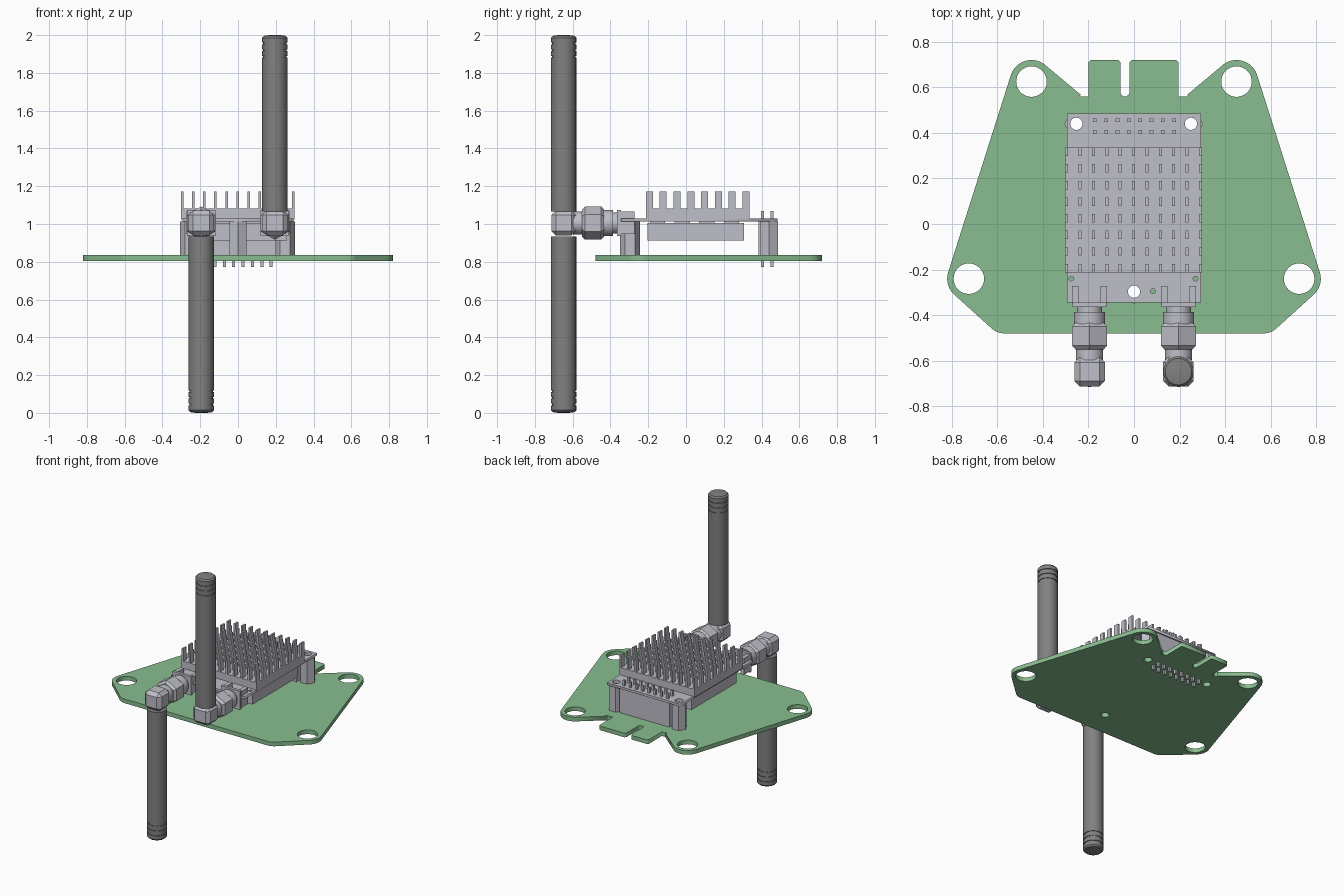
import bpy, bmesh
from math import cos, sin, pi, radians
from mathutils import Matrix, Vector

cube = bpy.data.objects.get("Cube")
if cube:
    bpy.data.objects.remove(cube)


def material(name, rgb):
    m = bpy.data.materials.new(name)
    m.use_nodes = True
    m.diffuse_color = (*rgb, 1)
    m.node_tree.nodes["Principled BSDF"].inputs["Base Color"].default_value = (*rgb, 1)
    return m


GREEN = material("board green", (0.25, 0.51, 0.28))
SILVER = material("light metal", (0.52, 0.52, 0.58))
DARK = material("antenna grey", (0.22, 0.22, 0.22))


def finish(name, bm, mat, smooth=False):
    bmesh.ops.recalc_face_normals(bm, faces=bm.faces)
    me = bpy.data.meshes.new(name)
    bm.to_mesh(me)
    bm.free()
    me.materials.append(mat)
    ob = bpy.data.objects.new(name, me)
    bpy.context.collection.objects.link(ob)
    if smooth:
        bpy.ops.object.select_all(action="DESELECT")
        ob.select_set(True)
        bpy.context.view_layer.objects.active = ob
        bpy.ops.object.shade_smooth_by_angle(angle=radians(30))
    return ob


def boxes(name, spans, mat, bevel=0):
    """Each span is (x0, x1, y0, y1, z0, z1)."""
    bm = bmesh.new()
    for x0, x1, y0, y1, z0, z1 in spans:
        mid = Vector((x0 + x1, y0 + y1, z0 + z1)) / 2
        size = Matrix.Diagonal((x1 - x0, y1 - y0, z1 - z0, 1))
        bmesh.ops.create_cube(bm, size=1, matrix=Matrix.Translation(mid) @ size)
    if bevel:
        bmesh.ops.bevel(bm, geom=bm.edges[:], offset=bevel, segments=1, affect="EDGES")
    return finish(name, bm, mat)


def lathe(name, profile, loc, mat, n=32, phase=0, turn=0, tube=False):
    """Turn (radius, height) points about z, then tilt by turn about x."""
    bm = bmesh.new()
    rings = [[bm.verts.new((r * cos(phase + 2 * pi * i / n), r * sin(phase + 2 * pi * i / n), h))
              for i in range(n)] for r, h in profile]
    for a, b in zip(rings, rings[1:] + (rings[:1] if tube else [])):
        for i in range(n):
            bm.faces.new((a[i - 1], a[i], b[i], b[i - 1]))
    if not tube:
        bm.faces.new(rings[0])
        bm.faces.new(rings[-1])
    bm.transform(Matrix.Translation(loc) @ Matrix.Rotation(turn, 4, "X"))
    return finish(name, bm, mat, smooth=n > 8)


def arc(cx, cy, r, a0, a1, n=12):
    return [(cx + r * cos(radians(a0 + (a1 - a0) * i / n)),
             cy + r * sin(radians(a0 + (a1 - a0) * i / n))) for i in range(n + 1)]


def circle(x, y, r, n=24):
    return arc(x, y, r, 0, 360, n)[:-1]


def plate(name, loops, z0, z1, mat):
    """Flat sheet from an outline followed by hole loops."""
    cu = bpy.data.curves.new(name, "CURVE")
    cu.dimensions = "2D"
    cu.fill_mode = "BOTH"
    cu.extrude = (z1 - z0) / 2
    for loop in loops:
        sp = cu.splines.new("POLY")
        sp.points.add(len(loop) - 1)
        for p, (x, y) in zip(sp.points, loop):
            p.co = (x, y, 0, 1)
        sp.use_cyclic_u = True
    tmp = bpy.data.objects.new(name + " curve", cu)
    bpy.context.collection.objects.link(tmp)
    bpy.context.view_layer.update()
    me = bpy.data.meshes.new_from_object(tmp)
    bpy.data.objects.remove(tmp)
    bm = bmesh.new()
    bm.from_mesh(me)
    bmesh.ops.remove_doubles(bm, verts=bm.verts, dist=1e-5)
    bm.transform(Matrix.Translation((0, 0, (z0 + z1) / 2)))
    bpy.data.meshes.remove(me)
    return finish(name, bm, mat)


# Carrier board: mirrored ears, two tabs at the back with a slot between
BOARD0, BOARD1, PCB0, PCB1 = 0.805, 0.835, 1.013, 1.03
EARS = [(0.725, -0.24), (0.45, 0.625)]
STANDOFFS = [(-0.253, 0.44, 0), (0.25, 0.44, 0), (0, -0.297, pi / 6)]
half = (arc(0.57, -0.4, 0.08, -90, -48) + arc(*EARS[0], 0.095, -48, 17.6)
        + arc(*EARS[1], 0.095, 17.6, 135) + arc(0.25, 0.584, 0.024, 225, 270, 4)[::1])
tabs = ([(0.195, 0.56), (0.195, 0.71), (0.185, 0.72), (-0.01, 0.72), (-0.02, 0.71)]
        + arc(-0.04, 0.58, 0.02, 0, -180)
        + [(-0.06, 0.71), (-0.07, 0.72), (-0.19, 0.72), (-0.2, 0.71), (-0.2, 0.56)])
outline = half + tabs + [(-x, y) for x, y in reversed(half)]
ear_holes = [circle(s * x, y, 0.067, 32) for x, y in EARS for s in (1, -1)]
bolt_holes = [circle(x, y, 0.027) for x, y, _ in STANDOFFS]
plate("carrier_board", [outline] + ear_holes + bolt_holes, BOARD0, BOARD1, GREEN)

# Module board with bolt holes and small vias
vias = [circle(x, y, 0.011, 10) for x, y in ((-0.275, -0.24), (0.27, -0.24), (0.083, -0.295))]
module = [(-0.293, -0.345), (0.293, -0.345), (0.293, 0.485), (-0.293, 0.485)]
plate("module_board", [module] + bolt_holes + vias, PCB0, PCB1, SILVER)

# Hollow hexagonal standoffs
for i, (x, y, phase) in enumerate(STANDOFFS):
    bm_h = PCB0 - BOARD1
    ob = lathe(f"standoff_{i + 1}", [(0.053, 0), (0.053, bm_h), (0.031, bm_h), (0.031, 0)],
               (x, y, BOARD1), SILVER, n=6, phase=phase, tube=True)

# Pin header
boxes("header_body", [(-0.2, 0.2, 0.385, 0.475, BOARD1, PCB0)], SILVER)
boxes("header_pins", [(x - 0.008, x + 0.008, y - 0.008, y + 0.008, 0.772, 1.07)
                      for x in [-0.172 + 0.0497 * i for i in range(8)]
                      for y in (0.405, 0.455)], SILVER)

# Heat sink: base with a grid of pins
boxes("heat_sink_base", [(-0.302, 0.298, -0.212, 0.335, PCB1 - 0.006, 1.082)], SILVER)
fins = []
for i in range(11):
    for j in range(8):
        x, y = -0.302 + 0.0587 * i, -0.212 + 0.0729 * j
        fins.append((x, x + 0.013, y, y + 0.037, 1.08, 1.172))
boxes("heat_sink_fins", fins, SILVER)

# Shield can below the module, joined by small components
boxes("shield_can", [(-0.26, 0.26, -0.205, 0.307, 0.912, 1.006)], SILVER)
boxes("small_components", [(-0.24, 0.24, y, y + 0.08, 1.004, PCB0)
                           for y in (-0.19, -0.06, 0.07, 0.2)], SILVER)

# Two coaxial connectors, elbows and antennas; the left antenna points up
AXIS_Z, ANT_Y = 1.005, -0.648
SHELL = [(0.055, 0), (0.055, 0.028), (0.068, 0.028), (0.068, 0.08)]
NUT = [(0.072, 0), (0.088, 0.016), (0.088, 0.1), (0.072, 0.116)]
COLLAR = [(0.06, 0), (0.06, 0.05)]
ROD = [(0.067, 0), (0.067, 0.81)]
for h in (0.815, 0.85, 0.885):
    ROD += [(0.067, h), (0.062, h), (0.062, h + 0.009), (0.067, h + 0.009)]
ROD += [(0.067, 0.92), (0.058, 0.93), (0.03, 0.934)]

for side, x, up in (("right", -0.195, -1), ("left", 0.195, 1)):
    prongs = [(x + s * 0.063 - 0.014, x + s * 0.063 + 0.014, -0.35, -0.272, z0, z1)
              for s in (-1, 1) for z0, z1 in ((PCB1, 1.066), (0.947, PCB0))]
    flange = (x - 0.075, x + 0.075, -0.365, -0.345, 0.937, 1.073)
    boxes(f"{side}_connector_mount", prongs + [flange], SILVER)
    for part, profile, y, n in (("shell", SHELL, -0.358, 32), ("nut", NUT, -0.434, 6),
                                ("collar", COLLAR, -0.548, 32)):
        lathe(f"{side}_connector_{part}", profile, (x, y, AXIS_Z), SILVER,
              n=n, phase=pi / 6, turn=pi / 2)
    boxes(f"{side}_elbow", [(x - 0.067, x + 0.067, ANT_Y - 0.065, ANT_Y + 0.065,
                             AXIS_Z - 0.066, AXIS_Z + 0.066)], SILVER, bevel=0.024)
    base = 1.066 if up > 0 else 0.934
    lathe(f"{side}_antenna", ROD, (x, ANT_Y, base), DARK, turn=0 if up > 0 else pi)
